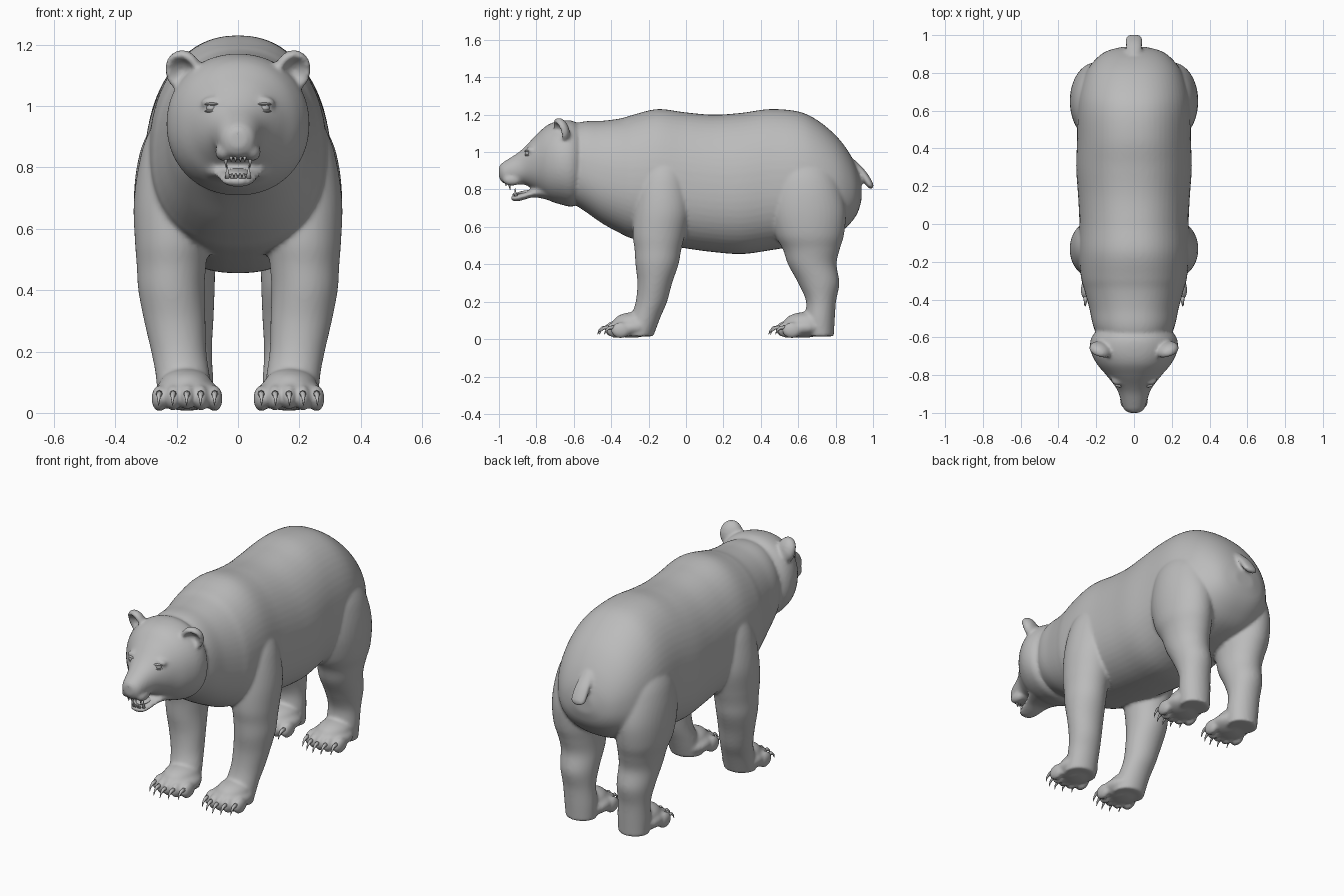
import bpy, bmesh, math
from mathutils import Vector, Matrix

if "Cube" in bpy.data.objects:
    bpy.data.objects.remove(bpy.data.objects["Cube"])

fur = bpy.data.materials.new("grey fur")
fur.diffuse_color = (0.5, 0.5, 0.5, 1)
fur.use_nodes = True
fur.node_tree.nodes["Principled BSDF"].inputs["Base Color"].default_value = fur.diffuse_color


def finish(bm, name):
    bmesh.ops.recalc_face_normals(bm, faces=bm.faces[:])
    me = bpy.data.meshes.new(name)
    bm.to_mesh(me)
    bm.free()
    me.materials.append(fur)
    for p in me.polygons:
        p.use_smooth = True
    ob = bpy.data.objects.new(name, me)
    bpy.context.collection.objects.link(ob)
    return ob


def spline(rows, steps=5):
    """Smoothly interpolate rows of numbers."""
    out = []
    for i in range(len(rows) - 1):
        p = [rows[max(0, min(len(rows) - 1, i + k))] for k in (-1, 0, 1, 2)]
        for s in range(steps):
            t = s / steps
            out.append([0.5 * (2 * b + (c - a) * t + (2 * a - 5 * b + 4 * c - d) * t * t
                               + (3 * b - a - 3 * c + d) * t ** 3) for a, b, c, d in zip(*p)])
    return out + [list(rows[-1])]


def loft(bm, rows, axis, power=2.0, egg=0.0, seg=40):
    """Skin rings of (x, y, z, half width, half depth); axis is the ring normal."""
    rings = []
    for x, y, z, ru, rv in spline(rows):
        ring = []
        for k in range(seg):
            a = 2 * math.pi * k / seg
            c, s = math.cos(a), math.sin(a)
            u = ru * math.copysign(abs(c) ** (2 / power), c) * (1 - egg * s)
            v = rv * math.copysign(abs(s) ** (2 / power), s)
            ring.append(bm.verts.new((x + u, y, z + v) if axis == "y" else (x + u, y + v, z)))
        rings.append(ring)
    for r, q in zip(rings, rings[1:]):
        for k in range(seg):
            n = (k + 1) % seg
            bm.faces.new((r[k], r[n], q[n], q[k]))
    bm.faces.new(rings[0][::-1])
    bm.faces.new(rings[-1])


def spans(rows):
    """(y, bottom, top, half width) to loft rows."""
    return [(0, y, (b + t) / 2, w, (t - b) / 2) for y, b, t, w in rows]


def ball(bm, c, r, turn=None, shape=None):
    new = bmesh.ops.create_uvsphere(bm, u_segments=24, v_segments=16, radius=1)["verts"]
    for v in new:
        p = shape(v.co.copy()) if shape else v.co
        p = Vector((p.x * r[0], p.y * r[1], p.z * r[2]))
        v.co = (turn @ p if turn else p) + Vector(c)


def cup(p):
    """Hollow the front of an ear."""
    if p.y < 0:
        p.y += 1.35 * max(0, 1 - (p.x ** 2 + p.z ** 2) / 0.66)
    return p


def spike(bm, points, radius):
    """Tapering curved spike for claws and teeth."""
    n = len(points) - 1
    rings = []
    for i, p in enumerate(points):
        r = radius * (1 - i / n) + 0.0012
        d = (Vector(points[min(i + 1, n)]) - Vector(points[max(i - 1, 0)])).normalized()
        q = d.to_track_quat("Z", "Y")
        rings.append([bm.verts.new(Vector(p) + q @ Vector((r * math.cos(a), r * math.sin(a), 0)))
                      for a in (k * math.pi / 4 for k in range(8))])
    for r, s in zip(rings, rings[1:]):
        for k in range(8):
            bm.faces.new((r[k], r[k - 1], s[k - 1], s[k]))
    bm.faces.new(rings[0])
    bm.faces.new(rings[-1])


skin = bmesh.new()
claws = bmesh.new()

# Torso, from neck to rump
loft(skin, spans([(-.66, .76, 1.13, .16), (-.55, .69, 1.163, .212), (-.45, .62, 1.167, .235),
                  (-.35, .565, 1.18, .262), (-.28, .535, 1.2, .28), (-.15, .51, 1.23, .29),
                  (0, .485, 1.212, .288), (.15, .465, 1.2, .295), (.3, .455, 1.21, .305),
                  (.45, .475, 1.23, .30), (.6, .50, 1.217, .30), (.7, .52, 1.172, .288),
                  (.8, .555, 1.09, .255), (.87, .61, 1.0, .205), (.915, .67, .91, .145),
                  (.938, .74, .83, .06)]), "y", 2.25, .08, 56)

# Head with muzzle, then lower jaw
loft(skin, spans([(-.54, .76, 1.12, .17), (-.60, .71, 1.165, .225), (-.67, .72, 1.168, .23),
                  (-.74, .745, 1.145, .197), (-.80, .79, 1.092, .147), (-.86, .825, 1.03, .1),
                  (-.90, .825, .995, .08), (-.96, .83, .957, .062), (-.985, .84, .94, .05),
                  (-1.0, .865, .92, .025)]), "y", 2.1, 0, 48)
loft(skin, spans([(-.70, .735, .86, .14), (-.77, .752, .83, .1), (-.82, .758, .80, .076),
                  (-.87, .744, .785, .062), (-.91, .736, .772, .048), (-.935, .745, .765, .025)]), "y")

# Tail
loft(skin, [(0, .88, .96, .03, .02), (0, .935, .90, .042, .024), (0, .968, .85, .047, .024),
            (0, .984, .82, .042, .02), (0, .988, .805, .02, .01)], "z")

front_leg = [(.17, -.12, 1.02, .06, .07), (.192, -.12, .9, .105, .12), (.207, -.125, .8, .118, .14),
             (.215, -.13, .68, .125, .15), (.216, -.145, .56, .12, .14), (.217, -.15, .48, .113, .125),
             (.217, -.155, .4, .108, .115), (.206, -.167, .3, .1, .093), (.193, -.185, .2, .09, .084),
             (.18, -.215, .12, .088, .08), (.17, -.255, .015, .09, .08)]
hind_leg = [(.16, .62, 1.02, .06, .08), (.188, .63, .9, .112, .16), (.198, .64, .8, .132, .19),
            (.202, .65, .68, .138, .205), (.2, .66, .56, .132, .185), (.192, .67, .48, .118, .152),
            (.185, .675, .4, .109, .13), (.18, .71, .3, .1, .11), (.175, .722, .2, .09, .08),
            (.17, .715, .1, .09, .08), (.168, .715, .015, .085, .075)]

for side in (-1, 1):
    for leg, paw_y in ((front_leg, -.29), (hind_leg, .625)):
        loft(skin, [(side * x, y, z, a, b) for x, y, z, a, b in leg], "z")
        # Paw pad and instep
        ball(skin, (side * .166, paw_y, .062), (.11, .125, .055))
        ball(skin, (side * .17, paw_y + .02, .09), (.088, .12, .055))
        # Toes and claws
        for i in range(-2, 3):
            x = side * .166 + i * .045
            y = paw_y - .095 + .009 * i * i
            ball(skin, (x, y, .053 - .003 * abs(i)), (.026, .052, .043))
            spike(claws, [(x, y - .035, .062), (x * 1.005, y - .062, .06),
                          (x * 1.01, y - .08, .045), (x * 1.01, y - .088, .024)], .011)
    # Ears
    ball(skin, (side * .178, -.668, 1.115), (.062, .042, .07),
         Matrix.Rotation(side * .35, 3, "Z") @ Matrix.Rotation(.3, 3, "X"), cup)
    # Brow and cheek
    ball(skin, (side * .088, -.826, 1.016), (.036, .028, .016), Matrix.Rotation(side * .25, 3, "Y"))
    ball(skin, (side * .045, -.93, .85), (.03, .05, .03))

body = finish(skin, "body")
claws_ob = finish(claws, "claws")

# Fuse the body parts into one soft skin
bpy.context.view_layer.objects.active = body
body.select_set(True)
rem = body.modifiers.new("fuse", "REMESH")
rem.mode, rem.voxel_size, rem.use_smooth_shade = "VOXEL", .0095, True
soft = body.modifiers.new("soften", "SMOOTH")
soft.factor, soft.iterations = .5, 5
for m in ("fuse", "soften"):
    bpy.ops.object.modifier_apply(modifier=m)


# Nose with dented nostrils
def nostrils(p):
    for s in (-1, 1):
        d = math.hypot(p.x - s * .5, p.z + .1)
        if p.y < 0 and d < .36:
            p.y += .8 * (1 - d / .36)
    return p


nose = bmesh.new()
ball(nose, (0, -.978, .905), (.042, .022, .034), None, nostrils)
finish(nose, "nose")

# Eyes and lids
eyes, lids = bmesh.new(), bmesh.new()
for s in (-1, 1):
    ball(eyes, (s * .086, -.846, .994), (.017, .015, .014))
    for dz in (-.011, .012):
        ball(lids, (s * .086, -.85, .994 + dz), (.024, .012, .005), Matrix.Rotation(s * .4, 3, "Z"))
finish(eyes, "eyes")
finish(lids, "eyelids")

# Tongue and teeth
tongue = bmesh.new()
ball(tongue, (0, -.85, .784), (.038, .06, .012), Matrix.Rotation(.12, 3, "X"))
finish(tongue, "tongue")
teeth = bmesh.new()
for s in (-1, 1):
    spike(teeth, [(s * .04, -.945, .838), (s * .04, -.944, .82), (s * .038, -.94, .797)], .009)
    spike(teeth, [(s * .034, -.908, .765), (s * .035, -.912, .785), (s * .036, -.914, .808)], .008)
    for i in range(2):
        spike(teeth, [(s * (.008 + i * .014), -.962, .84), (s * (.008 + i * .014), -.962, .818)], .007)
        spike(teeth, [(s * (.007 + i * .012), -.922, .765), (s * (.007 + i * .012), -.924, .782)], .006)
finish(teeth, "teeth")
